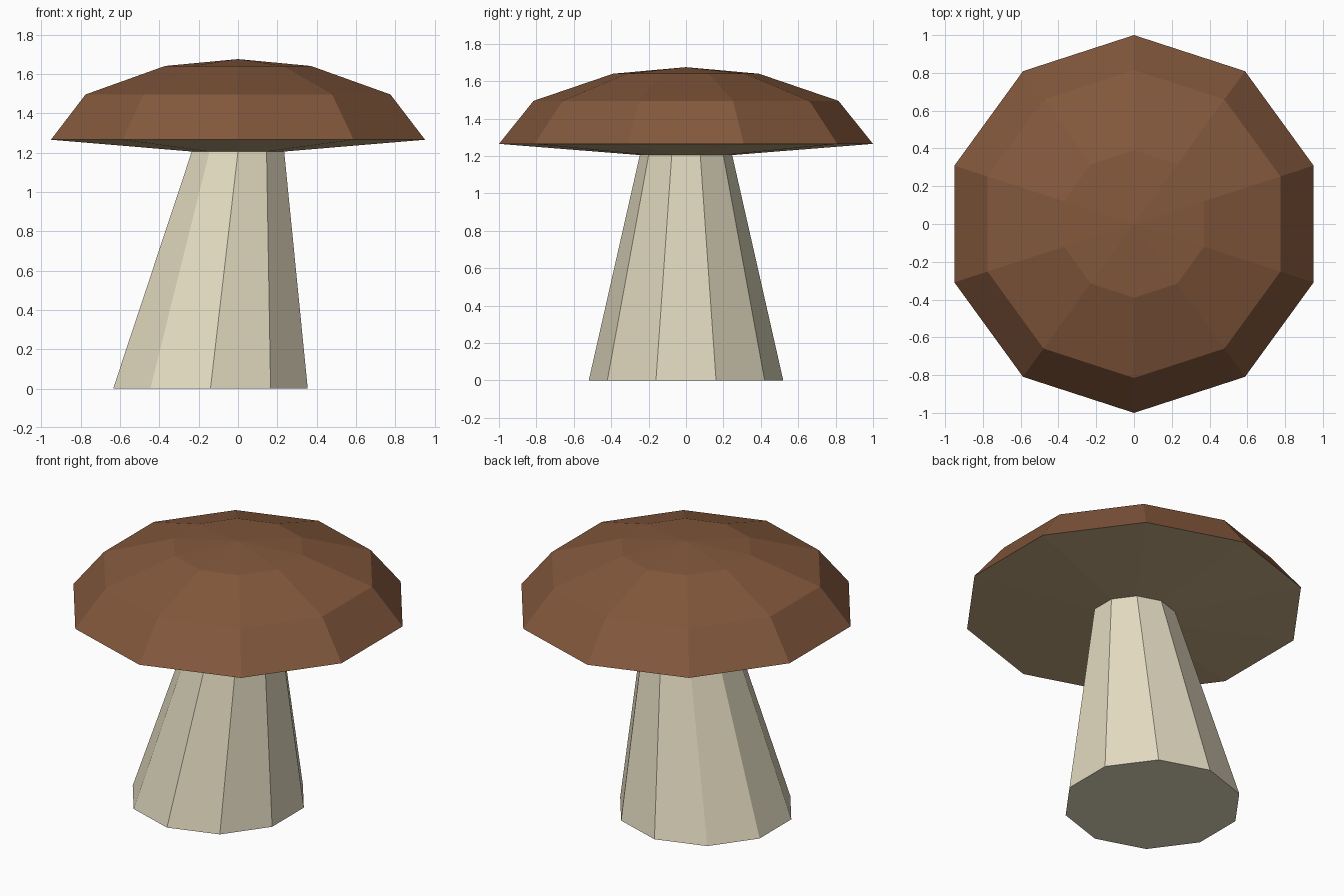
import bpy
import bmesh
import math

if "Cube" in bpy.data.objects:
    bpy.data.objects.remove(bpy.data.objects["Cube"])

SIDES = 10


def material(name, rgb):
    """Flat material from an sRGB 0-255 colour."""
    mat = bpy.data.materials.new(name)
    lin = [((c / 255 + 0.055) / 1.055) ** 2.4 for c in rgb]
    mat.diffuse_color = (*lin, 1.0)
    mat.use_nodes = True
    mat.node_tree.nodes["Principled BSDF"].inputs["Base Color"].default_value = mat.diffuse_color
    return mat


def loft(name, rings, mats, close_bottom=False, apex=None, rule=None):
    """Join ten-sided rings (x offset, z, radius) into a flat-shaded body."""
    bm = bmesh.new()
    loops = []
    for x, z, r in rings:
        loop = []
        for i in range(SIDES):
            a = math.pi / 2 + 2 * math.pi * i / SIDES
            loop.append(bm.verts.new((x + r * math.cos(a), r * math.sin(a), z)))
        loops.append(loop)
    for a, b in zip(loops, loops[1:]):
        for i in range(SIDES):
            j = (i + 1) % SIDES
            bm.faces.new((a[i], a[j], b[j], b[i]))
    if close_bottom:
        bm.faces.new(loops[0][::-1])
    if apex is not None:
        top = bm.verts.new((0, 0, apex))
        for i in range(SIDES):
            bm.faces.new((loops[-1][i], loops[-1][(i + 1) % SIDES], top))
    bm.normal_update()
    if rule:
        for f in bm.faces:
            f.material_index = rule(f)
    mesh = bpy.data.meshes.new(name)
    bm.to_mesh(mesh)
    bm.free()
    for m in mats:
        mesh.materials.append(m)
    obj = bpy.data.objects.new(name, mesh)
    bpy.context.collection.objects.link(obj)
    return obj


cream = material("cream stem", (226, 218, 192))
brown = material("brown cap", (131, 88, 60))
tan = material("tan gills", (194, 169, 130))

# Stem: wide foot shifted to the left, narrowing to the cap
loft("stem", [(-0.14, 0.0, 0.52), (0, 1.205, 0.247)], [cream], close_bottom=True)

# Cap: shallow underside from the stem out to the rim, then a faceted dome
loft("cap",
     [(0, 1.205, 0.247), (0, 1.265, 1.0), (0, 1.495, 0.815), (0, 1.64, 0.39)],
     [brown, tan], apex=1.675,
     rule=lambda f: 1 if f.normal.z < 0 else 0)
